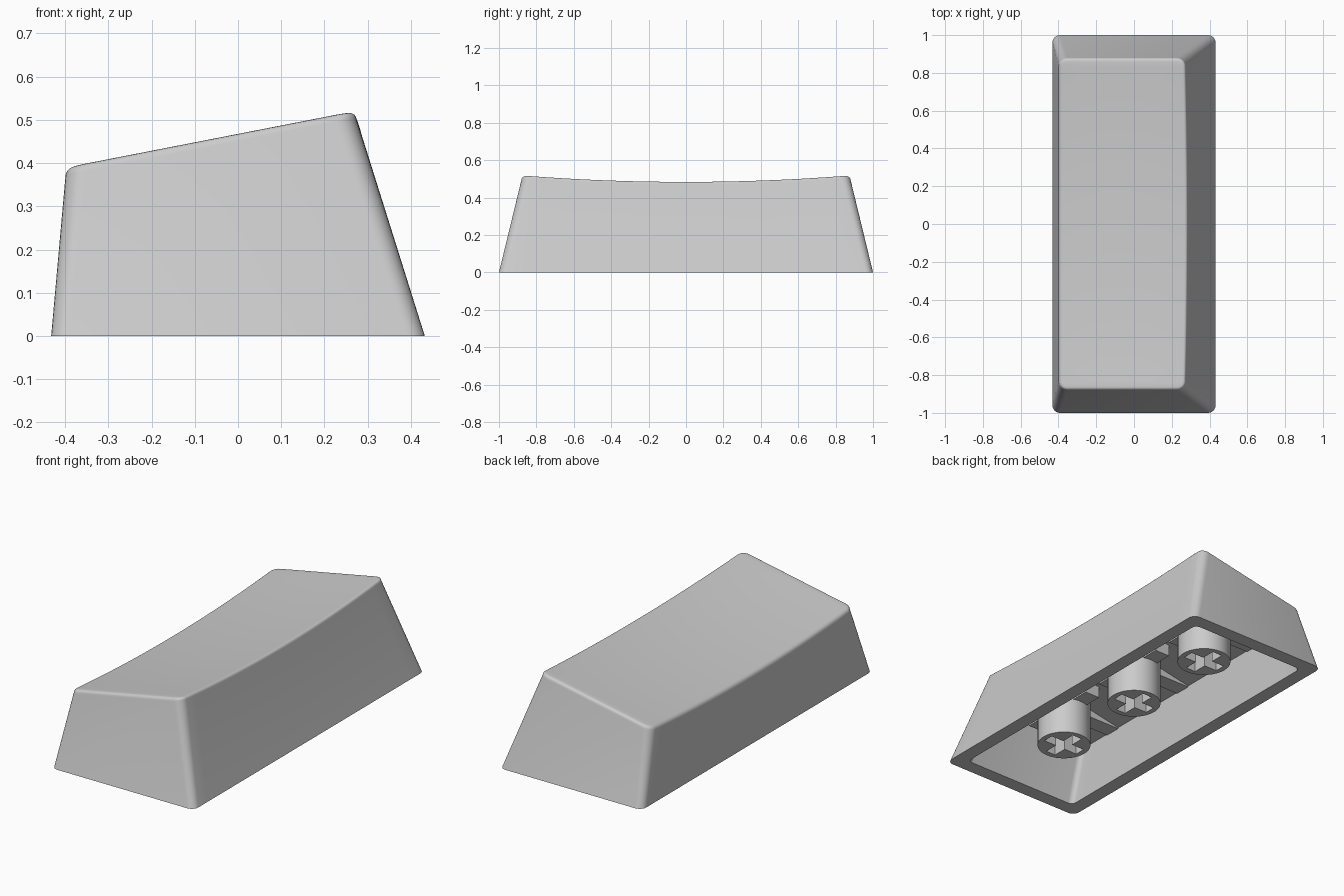
import bpy, bmesh, math

if "Cube" in bpy.data.objects:
    bpy.data.objects.remove(bpy.data.objects["Cube"])

grey = bpy.data.materials.new("warm_grey_plastic")
grey.diffuse_color = (0.6, 0.6, 0.6, 1)
grey.use_nodes = True
grey.node_tree.nodes["Principled BSDF"].inputs["Base Color"].default_value = grey.diffuse_color

ARC, LONG = 6, 24          # segments per corner and along the long sides


def half_outline(half_x, y, r):
    """One long side of a rounded rectangle, from -y to +y, around x = 0."""
    pts = []
    for i in range(ARC + 1):
        a = math.radians(-90 + 90 * i / ARC)
        pts.append((half_x - r + r * math.cos(a), -y + r + r * math.sin(a)))
    pts += [(half_x, (-y + r) + 2 * (y - r) * i / LONG) for i in range(1, LONG)]
    for i in range(ARC + 1):
        a = math.radians(90 * i / ARC)
        pts.append((half_x - r + r * math.cos(a), y - r + r * math.sin(a)))
    return pts


def ring(bm, x0, x1, y, r, height, bow=0.0):
    """Closed loop; height(x, y) gives z, bow follows the dish on the steep side."""
    cx, half = (x0 + x1) / 2, half_outline((x1 - x0) / 2, y, r)
    right = [(cx + px + bow * dish(py), py) for px, py in half]
    left = [(cx - px, py) for px, py in reversed(half)]
    return [bm.verts.new((px, py, height(px, py))) for px, py in right + left]


def bridge(bm, a, b):
    n = len(a)
    for i in range(n):
        j = (i + 1) % n
        bm.faces.new((a[i], a[j], b[j], b[i]))


def cap(bm, loop):
    """Fill a loop with strips running across x."""
    n = len(loop)
    for i in range(n // 2 - 1):
        bm.faces.new((loop[i], loop[i + 1], loop[n - 2 - i], loop[n - 1 - i]))


def dish(y):
    return 0.036 * max(0.0, 1 - (y / 0.87) ** 2)


def top_z(x, y):
    return 0.468 + 0.195 * x - dish(y)


def ceiling_z(x, y):
    return 0.342 + 0.195 * x


def finish(bm, name, smooth=True):
    bmesh.ops.recalc_face_normals(bm, faces=bm.faces)
    me = bpy.data.meshes.new(name)
    bm.to_mesh(me)
    bm.free()
    ob = bpy.data.objects.new(name, me)
    bpy.context.collection.objects.link(ob)
    me.materials.append(grey)
    if smooth:
        bpy.ops.object.select_all(action='DESELECT')
        ob.select_set(True)
        bpy.context.view_layer.objects.active = ob
        bpy.ops.object.shade_smooth_by_angle(angle=math.radians(32))
    return ob


# Hollow tapered shell with a dished, sloping top and a rounded top edge
bm = bmesh.new()
inner_top = ring(bm, -0.330, 0.232, 0.81, 0.03, ceiling_z)
inner_rim = ring(bm, -0.354, 0.354, 0.922, 0.03, lambda x, y: 0.0)
outer_rim = ring(bm, -0.432, 0.432, 1.0, 0.04, lambda x, y: 0.0)
loops = [inner_top, inner_rim, outer_rim]
F, STEPS = 0.018, 4
for k in range(STEPS + 1):
    a = math.radians(90 * k / STEPS)
    inset, drop = F * (1 - math.cos(a)), F * (1 - math.sin(a))
    loops.append(ring(bm, -0.399 + inset, 0.273 - inset, 0.88 - inset, 0.045 - inset,
                      lambda x, y, d=drop: top_z(x, y) - d, 0.32))
for a, b in zip(loops, loops[1:]):
    bridge(bm, a, b)
cap(bm, inner_top)
cap(bm, loops[-1])
finish(bm, "keycap_shell")


# Round stems with a cross-shaped socket
def stem(name, y):
    bm = bmesh.new()
    R, L, W, z0, z1 = 0.138, 0.108, 0.03, 0.07, 0.36
    outer = [(R * math.cos(t * math.tau / 40), R * math.sin(t * math.tau / 40))
             for t in range(40)]
    cross = []
    for q in range(4):
        c, s = round(math.cos(q * math.pi / 2)), round(math.sin(q * math.pi / 2))
        for px, py in ((L, -W), (L, W), (W, W)):
            cross.append((px * c - py * s, px * s + py * c))
    edges = []
    for outline in (outer, cross):
        vs = [bm.verts.new((px, y + py, z0)) for px, py in outline]
        edges += [bm.edges.new((vs[i], vs[(i + 1) % len(vs)])) for i in range(len(vs))]
    bmesh.ops.triangle_fill(bm, edges=edges, use_beauty=True)
    res = bmesh.ops.extrude_face_region(bm, geom=bm.faces[:], use_keep_orig=True)
    for v in res["geom"]:
        if isinstance(v, bmesh.types.BMVert):
            v.co.z = z1 if v.co.x < -0.05 else z1 - 0.02
    finish(bm, name)


# Ribs with level undersides that run up into the sloping ceiling
def rib(name, x0, x1, y0, y1, z0):
    bm = bmesh.new()
    vs = [[bm.verts.new((x, y, z)) for x, y in ((x0, y0), (x1, y0), (x1, y1), (x0, y1))
           for z in (z0, ceiling_z(x, y) + 0.02)]][0]
    low, high = vs[0::2], vs[1::2]
    bm.faces.new(low)
    bm.faces.new(high)
    bridge(bm, low, high)
    finish(bm, name, smooth=False)


for label, y in (("front", -0.567), ("middle", 0.0), ("back", 0.567)):
    stem(label + "_stem", y)
    rib(label + "_cross_rib", -0.335, 0.25, y - 0.045, y + 0.045, 0.272)
    rib(label + "_long_rib", -0.045, 0.045, y - 0.23, y + 0.23, 0.271)
